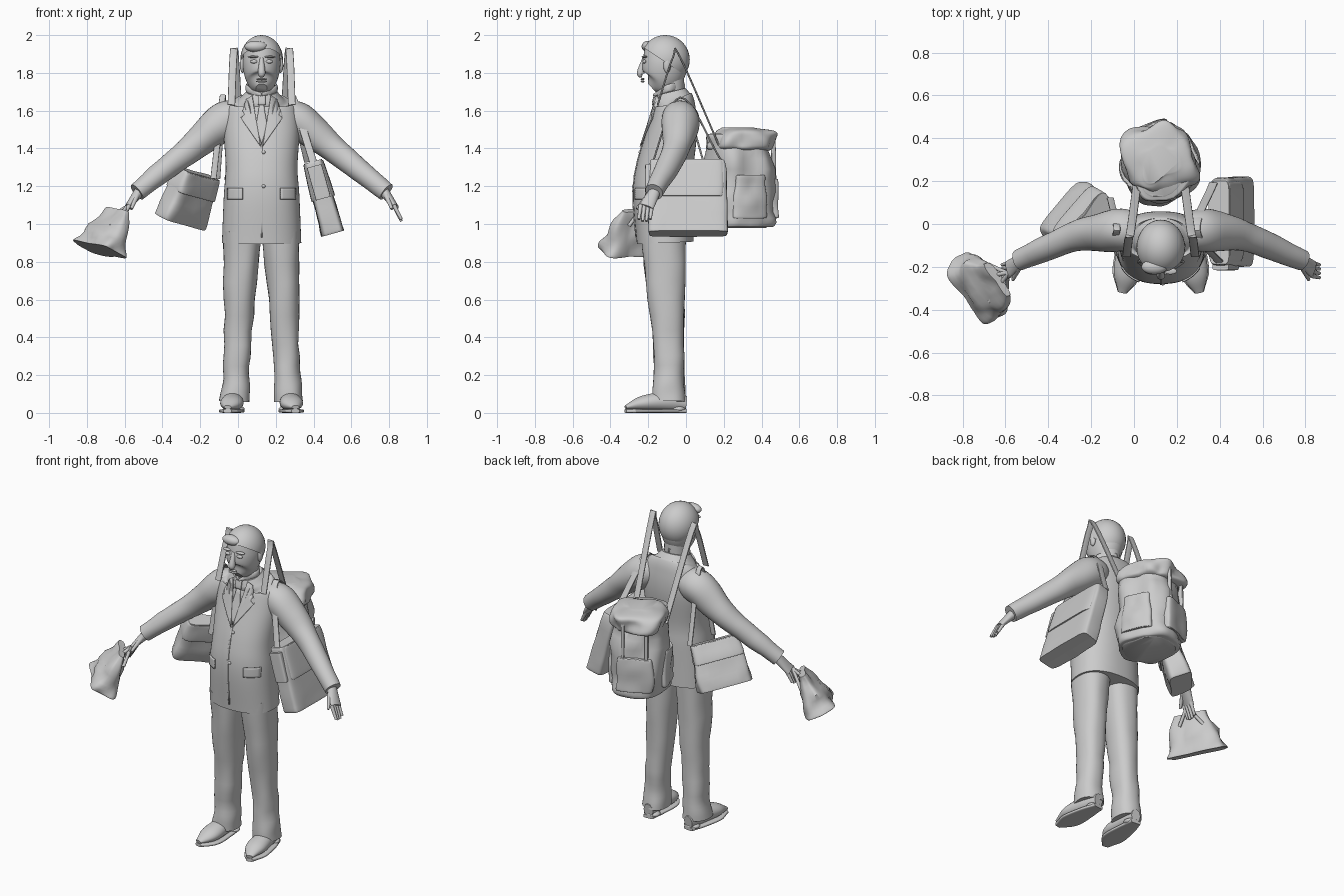
import bpy, bmesh, math
from mathutils import Vector, noise
from mathutils.bvhtree import BVHTree

if "Cube" in bpy.data.objects:
    bpy.data.objects.remove(bpy.data.objects["Cube"])

MID = 0.125          # x of the man's centre line
ACROSS, DEPTH, UP = Vector((1, 0, 0)), Vector((0, 1, 0)), Vector((0, 0, 1))
parts = []

shade = (0.6, 0.6, 0.6, 1)
grey = bpy.data.materials.new("plain grey")
grey.use_nodes = True
grey.diffuse_color = shade
grey.node_tree.nodes["Principled BSDF"].inputs["Base Color"].default_value = shade


def finish(name, bm):
    bmesh.ops.recalc_face_normals(bm, faces=bm.faces)
    mesh = bpy.data.meshes.new(name)
    bm.to_mesh(mesh)
    bm.free()
    mesh.materials.append(grey)
    obj = bpy.data.objects.new(name, mesh)
    bpy.context.collection.objects.link(obj)
    parts.append(obj)
    return obj


def smooth_path(stations, sub=8):
    """Catmull-Rom curve through (x, y, z, half width, half depth); depth defaults to width."""
    points = [Vector((*s, s[-1])[:5]) for s in stations]
    first, last = points[0], points[-1]
    points = [first * 2 - points[1], *points, last * 2 - points[-2]]
    path = []
    for before, start, end, after in zip(points, points[1:], points[2:], points[3:]):
        leave, arrive = (end - before) / 2, (after - start) / 2
        for k in range(sub):
            t = k / sub
            ease = t * t * (3 - 2 * t)
            path.append(start.lerp(end, ease) + leave * t * (1 - t) ** 2 - arrive * t * t * (1 - t))
    return path + [last]


def superellipse(angle, power):
    return [math.copysign(abs(f(angle)) ** (2 / power), f(angle)) for f in (math.cos, math.sin)]


def sweep(name, stations, ref=ACROSS, power=2, segs=32, rough=0, scale=9):
    """Skin a rounded cross-section along a path; ref is the width direction."""
    path = smooth_path(stations)
    centres = [Vector(s[:3]) for s in path]
    bm = bmesh.new()
    rings = []
    for i, (centre, station) in enumerate(zip(centres, path)):
        along = (centres[min(i + 1, len(path) - 1)] - centres[max(i - 1, 0)]).normalized()
        wide = (ref - along * ref.dot(along)).normalized()
        deep = along.cross(wide)
        ring = []
        for k in range(segs):
            c, s = superellipse(math.tau * k / segs, power)
            offset = wide * c * station[3] + deep * s * station[4]
            crease = rough * noise.noise((centre + offset) * scale)
            co = centre + offset + offset.normalized() * crease
            co.z = max(co.z, 0)
            ring.append(bm.verts.new(co))
        rings.append(ring)
    for low, high in zip(rings, rings[1:]):
        for k in range(segs):
            bm.faces.new((low[k - 1], low[k], high[k], high[k - 1]))
    bm.faces.new(rings[0])
    bm.faces.new(rings[-1])
    return finish(name, bm)


def column(name, rows, **style):
    """Upright body part on the centre line, from rows of (z, y, half width, half depth)."""
    return sweep(name, [(MID, y, z, a, b) for z, y, a, b in rows], **style)


def bag(name, bottom, top, base, lip, soft=0.05, **style):
    """Stuffed box between two points, tapering from base to lip, with rounded ends."""
    bottom, top, base, lip = map(Vector, (bottom, top, base, lip))
    stations = []
    for t, k in ((0, 1 - 2 * soft), (soft, 1), (1 - soft, 1), (1, 1 - 2 * soft)):
        stations.append((*bottom.lerp(top, t), *(base.lerp(lip, t) * k)))
    sweep(name, stations, segs=64, **style)


def strap(name, points, width=0.02):
    sweep(name, [(*p, width, 0.005) for p in points], power=4, segs=12)


def ball(name, loc, size, cut=None):
    bm = bmesh.new()
    bmesh.ops.create_uvsphere(bm, u_segments=32, v_segments=20, radius=1)
    for v in bm.verts:
        v.co = Vector(loc) + v.co * Vector(size)
    if cut:
        bmesh.ops.bisect_plane(bm, geom=bm.verts[:] + bm.edges[:] + bm.faces[:],
                               plane_co=cut[0], plane_no=cut[1], clear_outer=True)
    return finish(name, bm)


# Jacket body
torso = column("jacket_body", [
    (0.9, -0.11, 0.21, 0.15), (1.15, -0.12, 0.2, 0.16), (1.3, -0.11, 0.19, 0.15), (1.5, -0.07, 0.2, 0.13),
    (1.62, -0.06, 0.18, 0.11), (1.66, -0.07, 0.12, 0.1), (1.7, -0.08, 0.08, 0.08)], power=2.3, segs=64)
bm = bmesh.new()
bm.from_mesh(torso.data)
surface = BVHTree.FromBMesh(bm)
bm.free()


def plate(name, outline, side=1, lift=0.004):
    """Thin cloth panel laid on the front of the jacket."""
    bm = bmesh.new()
    bm.faces.new([bm.verts.new((MID + side * x, -1, z)) for x, z in outline])
    bmesh.ops.triangulate(bm, faces=bm.faces[:])
    bmesh.ops.subdivide_edges(bm, edges=bm.edges[:], cuts=5, use_grid_fill=True)
    for v in bm.verts:
        hit = surface.ray_cast(v.co, DEPTH)[0]
        if hit is None:
            hit = surface.find_nearest(v.co + DEPTH * 0.8)[0]
        v.co = hit - DEPTH * lift
    thickness = finish(name, bm).modifiers.new("thickness", "SOLIDIFY")
    thickness.thickness, thickness.offset = 0.008, 0


def rectangle(left, right, low, high):
    return [(left, low), (right, low), (right, high), (left, high)]


# Tie and jacket closing
plate("tie_blade", [(-0.01, 1.64), (0.01, 1.64), (0.03, 1.52), (0, 1.42), (-0.03, 1.52)])
plate("tie_knot", rectangle(-0.02, 0.02, 1.63, 1.68), lift=0.01)
plate("jacket_front_edge", rectangle(-0.004, 0.004, 0.93, 1.42), lift=0.001)
for z in (1.2, 1.38):
    spot = surface.ray_cast(Vector((MID + 0.01, -1, z)), DEPTH)[0]
    ball("jacket_button", spot, (0.01, 0.008, 0.01))

# Paired clothing, limbs and features
for s, side in ((1, "left_"), (-1, "right_")):
    def limb(name, stations, **style):
        sweep(side + name, [(MID + s * x, *rest) for x, *rest in stations], **style)

    plate(side + "lapel", [(0.05, 1.68), (0.08, 1.66), (0.1, 1.6), (0.09, 1.58), (0.11, 1.56), (0.005, 1.41)],
          s, lift=0.007)
    plate(side + "pocket_flap", rectangle(0.1, 0.18, 1.13, 1.19), s)
    limb("sleeve", [(0.1, -0.04, 1.57, 0.08), (0.2, -0.03, 1.54, 0.1), (0.4, -0.06, 1.38, 0.07),
                    (0.66, -0.17, 1.17, 0.05)], ref=DEPTH, rough=0.006)
    limb("palm", [(0.64, -0.16, 1.18, 0.03), (0.71, -0.21, 1.09, 0.04, 0.015)], ref=DEPTH)
    for i in range(4):
        spread, short = 0.02 * i, 0.01 * abs(i - 1.5)
        limb("finger", [(0.7, spread - 0.24, 1.1, 0.012), (0.74, spread - 0.25, 1.01 + short, 0.008)],
             ref=DEPTH, segs=10)
    limb("thumb", [(0.66, -0.2, 1.15, 0.015), (0.69, -0.26, 1.08, 0.008)], ref=DEPTH, segs=10)
    limb("trouser_leg", [(0.14, -0.09, 0.06, 0.08, 0.09), (0.13, -0.09, 0.3, 0.07, 0.08),
                         (0.1, -0.12, 0.96, 0.1, 0.12)], power=2.3, rough=0.01)
    shoe = [(0.14, 0, 0.05, 0.03, 0.04), (0.15, -0.1, 0.06, 0.05, 0.05), (0.16, -0.23, 0.05, 0.06, 0.04),
            (0.18, -0.32, 0.03, 0.02, 0.01)]
    limb("shoe", shoe)
    limb("shoe_sole", [(x, y, 0.01, a * 1.1, 0.01) for x, y, z, a, b in shoe], power=4)
    ball(side + "shoe_heel", (MID + s * 0.14, -0.04, 0.02), (0.05, 0.04, 0.02))
    ball(side + "ear", (MID + s * 0.1, -0.1, 1.84), (0.015, 0.02, 0.04))
    ball(side + "eye", (MID + s * 0.04, -0.22, 1.86), (0.02, 0.01, 0.01))
    ball(side + "eyebrow", (MID + s * 0.045, -0.22, 1.885), (0.03, 0.015, 0.006))
    limb("shirt_collar", [(0, -0.17, 1.68, 0.01, 0.006), (0.08, -0.09, 1.72, 0.02, 0.006),
                          (0, -0.01, 1.73, 0.02, 0.006)], ref=UP, segs=12)
    # Rucksack strap standing up in a loop beside the head
    strap(side + "rucksack_strap", [(MID + s * x, y, z) for x, y, z in (
        (0.16, -0.15, 1.63), (0.15, -0.07, 1.88), (0.14, -0.03, 1.88), (0.11, 0.19, 1.38))])

# Head and neck
column("neck", [(1.62, -0.08, 0.07, 0.07), (1.8, -0.09, 0.07, 0.08)])
column("head", [(1.72, -0.18, 0.03, 0.03), (1.76, -0.14, 0.08, 0.1), (1.85, -0.11, 0.1, 0.12),
                (1.95, -0.11, 0.08, 0.1), (1.99, -0.11, 0.02, 0.03)])
column("nose", [(1.88, -0.22, 0.01, 0.01), (1.8, -0.24, 0.02, 0.02), (1.79, -0.23, 0.01, 0.01)], segs=16)
for z in (1.755, 1.767):
    ball("lip", (MID, -0.23, z), (0.03, 0.01, 0.006))
ball("hair", (MID, -0.11, 1.87), (0.113, 0.13, 0.13), cut=((MID, -0.22, 1.93), (0, -0.55, -0.83)))
ball("hair_fringe", (MID - 0.03, -0.2, 1.94), (0.06, 0.035, 0.03))

# Rucksack with lid, pockets and buckle strips, turned a little on his back
turned = Vector((0.92, 0.38, 0))
outward = UP.cross(turned)


def pack(name, side, out, low, high, base, lip, **style):
    spot = Vector((0.12, 0.28, 0)) + turned * side + outward * out
    bag("rucksack_" + name, spot + UP * low, spot + UP * high, base, lip, ref=turned, **style)


pack("sack", 0, 0, 0.98, 1.48, (0.16, 0.18), (0.15, 0.16), soft=0.1, power=3.2, rough=0.035)
pack("lid", 0, 0.01, 1.38, 1.51, (0.17, 0.18), (0.13, 0.14), soft=0.2, power=3, rough=0.045, scale=11)
pack("back_pocket", 0, 0.165, 1.03, 1.24, (0.11, 0.03), (0.1, 0.03), soft=0.1, power=4, rough=0.015)
for s in (-1, 1):
    pack("side_pocket", s * 0.15, 0, 1.03, 1.26, (0.03, 0.1), (0.03, 0.08), soft=0.1, power=3, rough=0.02)
    pack("buckle_strip", s * 0.07, 0.17, 1.2, 1.45, (0.01, 0.015), (0.01, 0.01), power=4)

# Long bag on the left hip
low, high = Vector((0.5, 0.01, 0.96)), Vector((0.4, 0.01, 1.32))
bag("left_hip_bag", low, high, (0.21, 0.06), (0.2, 0.05), ref=DEPTH, power=7, rough=0.008)
bag("left_hip_bag_flap", low.lerp(high, 0.5), high, (0.19, 0.065), (0.19, 0.055), ref=DEPTH, power=7)
end = DEPTH * -0.21
bag("left_hip_bag_end_pocket", low.lerp(high, 0.5) + end, low.lerp(high, 0.95) + end,
    (0.016, 0.04), (0.016, 0.04), ref=DEPTH, power=5)
strap("left_hip_bag_strap", [(0.41, -0.19, 1.29), (0.29, -0.03, 1.67), (0.37, 0.19, 1.33)])

# Satchel on the right hip
low, high, slant = Vector((-0.31, 0.05, 1.02)), Vector((-0.21, 0.02, 1.26)), Vector((0.7, 0.7, 0))
bag("right_hip_bag", low, high, (0.16, 0.07), (0.14, 0.05), ref=slant, power=6, rough=0.02)
bag("right_hip_bag_flap", low.lerp(high, 0.6), high, (0.15, 0.07), (0.14, 0.055), ref=slant, power=6, rough=0.012)
strap("right_hip_bag_strap", [(-0.13, -0.09, 1.24), (-0.08, -0.03, 1.68), (-0.11, 0.12, 1.24)], width=0.016)

# Gathered bag hanging from the right hand
low, high, grip = Vector((-0.73, -0.3, 0.87)), Vector((-0.64, -0.26, 1.07)), Vector((0.6, -0.8, 0))
bag("hand_bag", low, high, (0.17, 0.09), (0.1, 0.02), ref=grip, power=4, rough=0.03, scale=12)
hand, thick = Vector((-0.59, -0.23, 1.09)), 0.01
for s in (-1, 1):
    foot = low.lerp(high, 0.6) + UP.cross(grip) * s * 0.05
    feet = foot - grip * 0.07, foot + grip * 0.07
    arch = [feet[0], feet[0].lerp(hand, 0.7), hand, feet[1].lerp(hand, 0.7), feet[1]]
    sweep("hand_bag_handle", [(*p, thick) for p in arch], ref=UP.cross(grip), segs=10)

# Smooth shading with crisp edges
bpy.ops.object.select_all(action="DESELECT")
for obj in parts:
    obj.select_set(True)
bpy.context.view_layer.objects.active = torso
bpy.ops.object.shade_smooth_by_angle(angle=math.radians(40))
